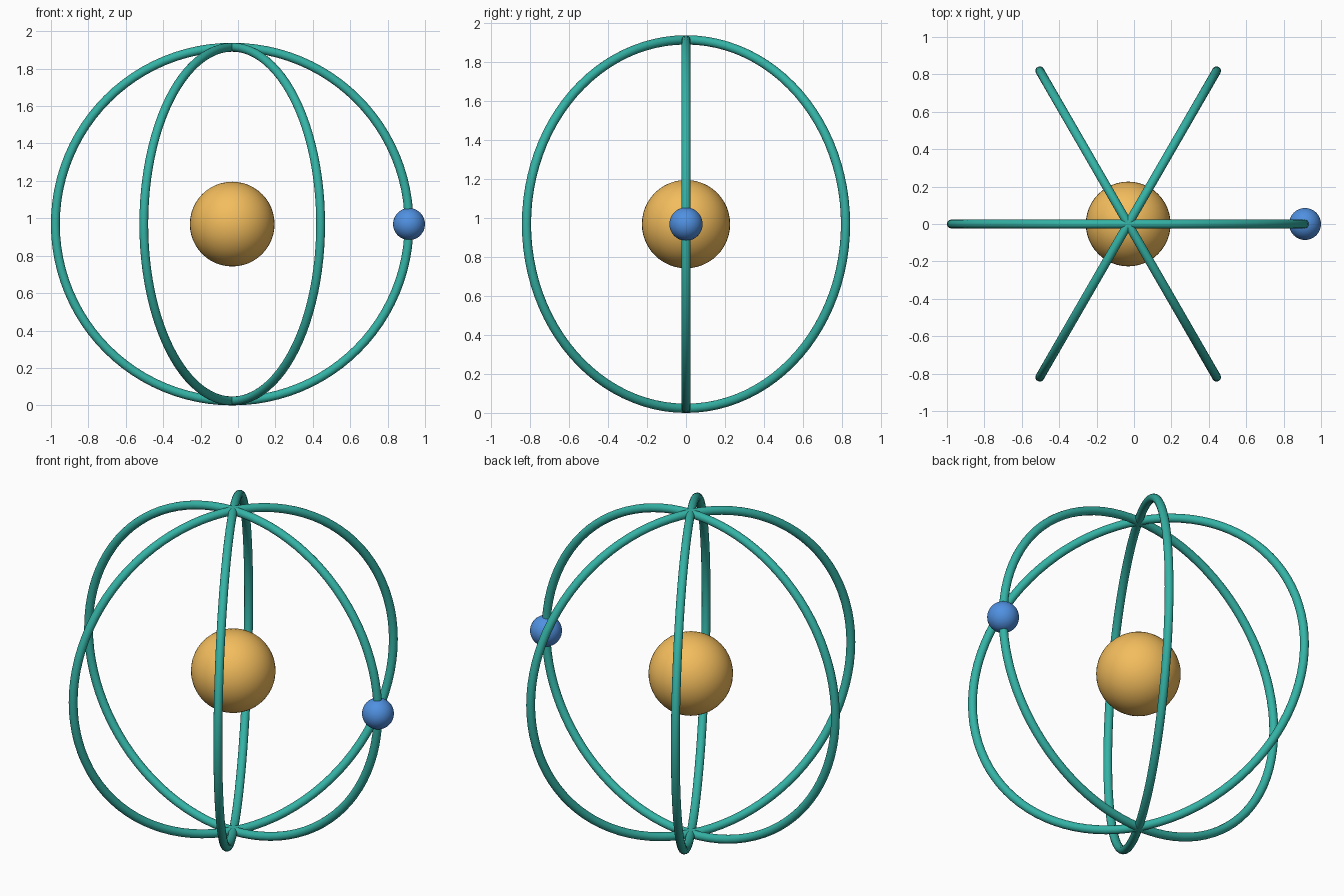
import bpy
from math import radians

if "Cube" in bpy.data.objects:
    bpy.data.objects.remove(bpy.data.objects["Cube"])

# Overall layout
CX, CZ = -0.031, 0.969      # shared centre of nucleus and rings
RING_R, TUBE_R = 0.9455, 0.0237
NUCLEUS_R, ELECTRON_R = 0.2265, 0.0853


def material(name, color):
    m = bpy.data.materials.new(name)
    m.diffuse_color = (*color, 1.0)
    m.use_nodes = True
    m.node_tree.nodes["Principled BSDF"].inputs["Base Color"].default_value = m.diffuse_color
    return m


def finish(name, mat):
    ob = bpy.context.object
    ob.name = name
    ob.data.materials.append(mat)
    bpy.ops.object.shade_smooth()
    return ob


def ball(name, radius, x, mat):
    bpy.ops.mesh.primitive_uv_sphere_add(
        segments=48, ring_count=24, radius=radius, location=(x, 0, CZ))
    return finish(name, mat)


gold = material("gold", (0.90, 0.51, 0.11))
blue = material("blue", (0.08, 0.28, 0.75))
teal = material("teal", (0.035, 0.45, 0.38))

# Central nucleus and the single electron on the first ring
ball("nucleus", NUCLEUS_R, CX, gold)
ball("electron", ELECTRON_R, CX + RING_R, blue)

# Three upright orbit rings, turned 60 degrees apart about the vertical axis
for i in range(3):
    bpy.ops.mesh.primitive_torus_add(
        major_radius=RING_R, minor_radius=TUBE_R,
        major_segments=96, minor_segments=16,
        location=(CX, 0, CZ), rotation=(radians(90), 0, radians(60 * i)))
    finish(f"orbit_ring_{i + 1}", teal)
